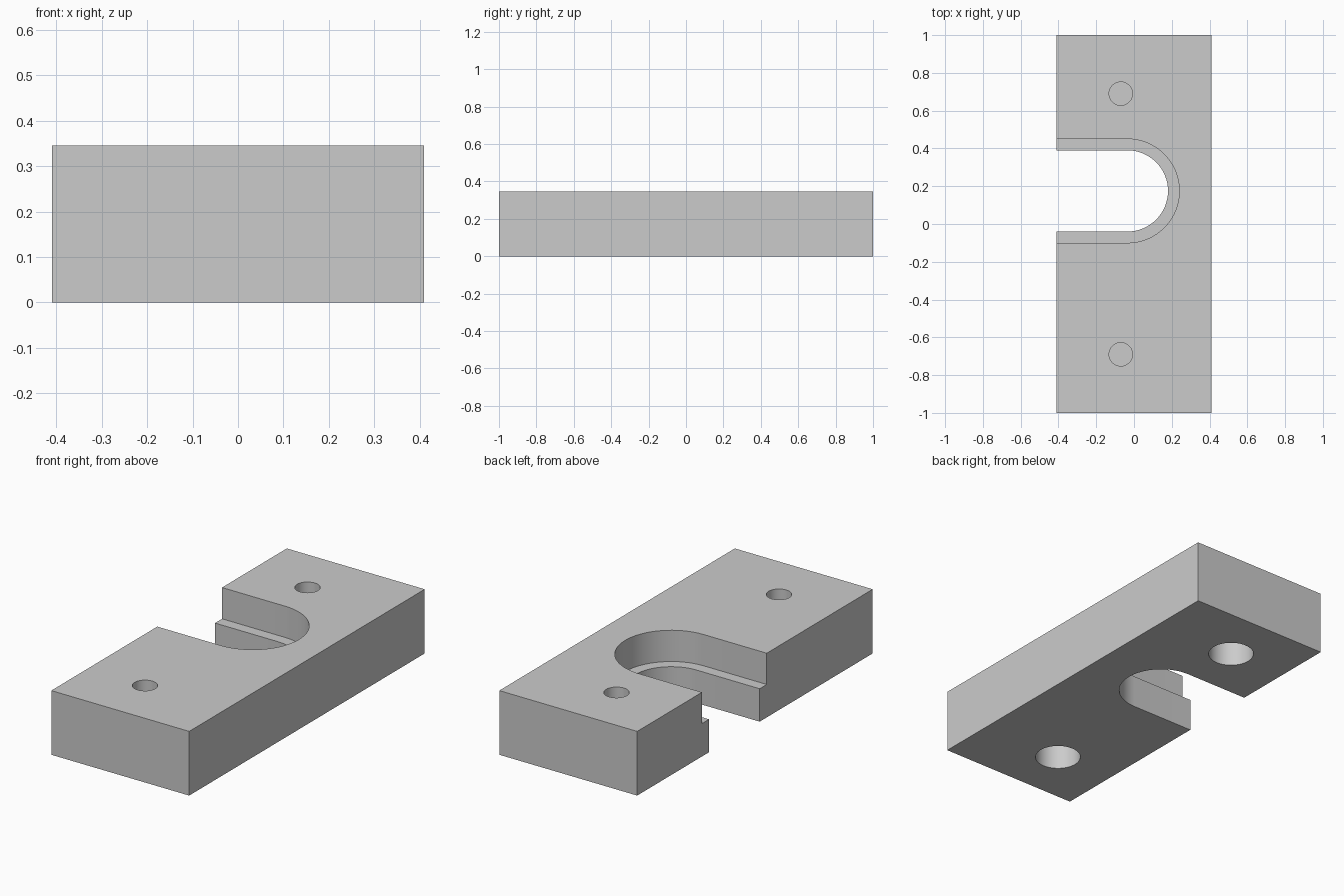
import bpy
import bmesh
from math import pi, cos, sin, radians

cube = bpy.data.objects.get("Cube")
if cube:
    bpy.data.objects.remove(cube, do_unlink=True)

WIDTH, LENGTH, HEIGHT = 0.82, 2.0, 0.345
SLOT_X, SLOT_Y = -0.035, 0.175     # centre of the rounded slot end
LEDGE_Z = 0.177
HOLE_X, HOLE_Y = -0.07, 0.69

grey = bpy.data.materials.new("plain grey")
grey.use_nodes = True
grey.diffuse_color = (0.6, 0.6, 0.6, 1)
grey.node_tree.nodes["Principled BSDF"].inputs["Base Color"].default_value = (0.6, 0.6, 0.6, 1)


def prism(name, outline, z0, z1):
    """Extrude a closed outline from z0 to z1."""
    bm = bmesh.new()
    base = bm.faces.new([bm.verts.new((x, y, z0)) for x, y in outline])
    top = bmesh.ops.extrude_face_region(bm, geom=[base])["geom"]
    verts = [v for v in top if isinstance(v, bmesh.types.BMVert)]
    bmesh.ops.translate(bm, verts=verts, vec=(0, 0, z1 - z0))
    bmesh.ops.recalc_face_normals(bm, faces=bm.faces)
    mesh = bpy.data.meshes.new(name)
    bm.to_mesh(mesh)
    bm.free()
    mesh.materials.append(grey)
    obj = bpy.data.objects.new(name, mesh)
    bpy.context.collection.objects.link(obj)
    return obj


def arc(cx, cy, r, start, end, steps):
    return [(cx + r * cos(start + (end - start) * i / steps),
             cy + r * sin(start + (end - start) * i / steps)) for i in range(steps + 1)]


def slot(name, r, x_open, z0, z1):
    outline = [(x_open, SLOT_Y - r)] + arc(SLOT_X, SLOT_Y, r, -pi / 2, pi / 2, 32)
    return prism(name, outline + [(x_open, SLOT_Y + r)], z0, z1)


def round_hole(name, y, r, z0, z1):
    return prism(name, arc(HOLE_X, y, r, 0, 2 * pi, 48)[:-1], z0, z1)


# Rectangular block
w, h = WIDTH / 2, LENGTH / 2
block = prism("mounting_block", [(-w, -h), (w, -h), (w, h), (-w, h)], 0, HEIGHT)

# Stepped slot, then a narrow top hole over a wide bottom recess at each end
cutters = [slot("slot_through_cutter", 0.215, -0.6, -0.1, 0.5),
           slot("slot_step_cutter", 0.275, -0.7, LEDGE_Z, 0.6)]
for side, y in (("front", -HOLE_Y), ("back", HOLE_Y)):
    cutters.append(round_hole(side + "_screw_hole_cutter", y, 0.062, 0.21, 0.5))
    cutters.append(round_hole(side + "_recess_cutter", y, 0.115, -0.1, 0.2))

bpy.ops.object.select_all(action="DESELECT")
bpy.context.view_layer.objects.active = block
block.select_set(True)
for cutter in cutters:
    cutter.hide_render = True
    mod = block.modifiers.new(cutter.name, "BOOLEAN")
    mod.operation = "DIFFERENCE"
    mod.solver = "EXACT"
    mod.object = cutter
    bpy.ops.object.modifier_apply(modifier=mod.name)
    bpy.data.objects.remove(cutter, do_unlink=True)

bpy.ops.object.shade_smooth_by_angle(angle=radians(30))
